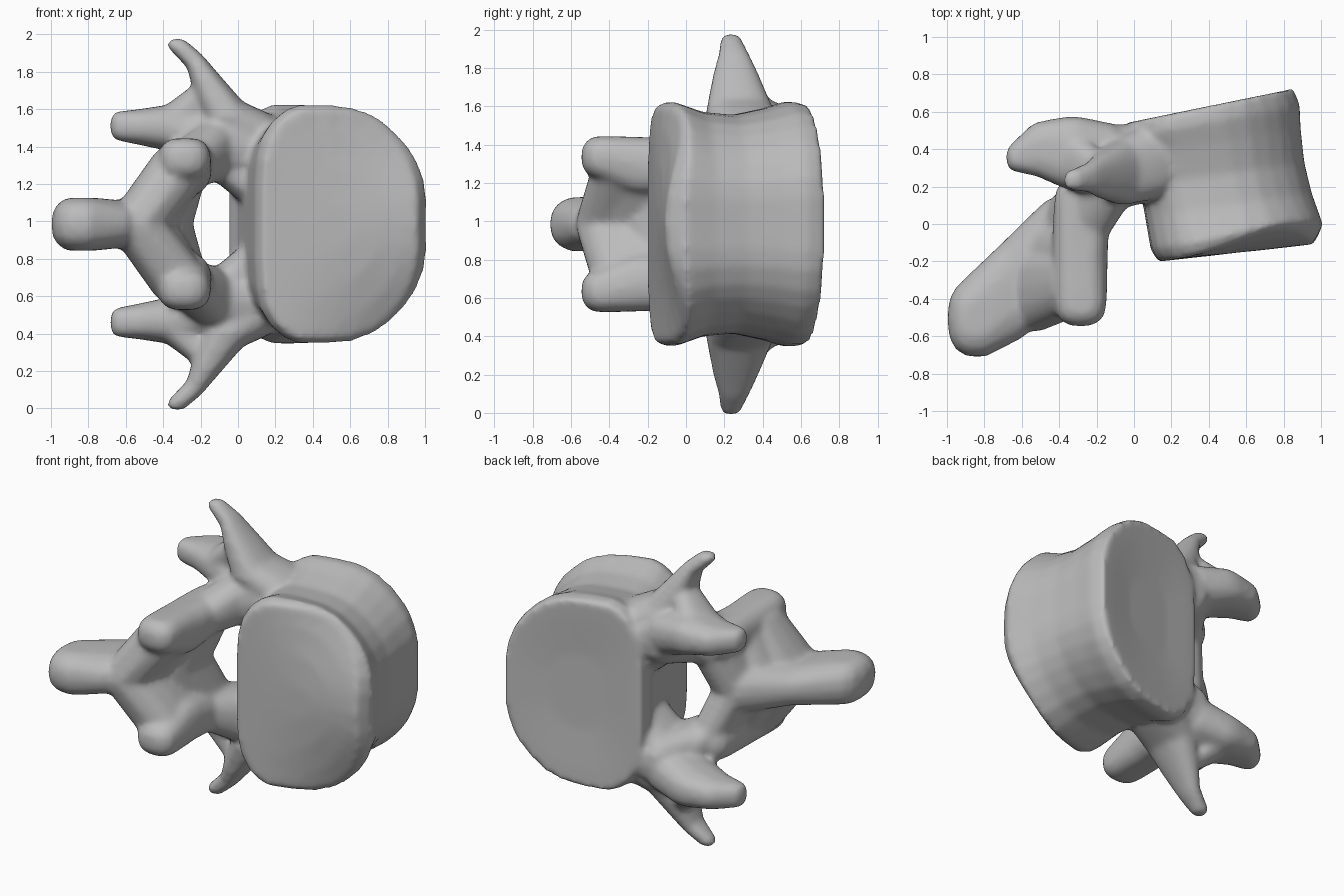
import bpy, bmesh, math

cube = bpy.data.objects.get("Cube")
if cube:
    bpy.data.objects.remove(cube, do_unlink=True)

MID = 0.985  # height of the symmetry plane
BOXY = 0.8   # below 1 squares off the rounded ends

bone = bpy.data.materials.new("bone_grey")
bone.use_nodes = True
bone.diffuse_color = (0.5, 0.5, 0.5, 1)
bone.node_tree.nodes["Principled BSDF"].inputs["Base Color"].default_value = (0.5, 0.5, 0.5, 1)

bm = bmesh.new()


def soft(value):
    return math.copysign(abs(value) ** BOXY, value)


def ball(node):
    """Points of a squared ellipsoid given as centre x, y, z and radii x, y, z."""
    x, y, z, a, b, c = node
    pts = []
    for i in range(1, 8):
        t = math.pi * i / 8
        for j in range(14):
            p = math.tau * j / 14
            pts.append((x + a * soft(math.sin(t)) * soft(math.cos(p)),
                        y + b * soft(math.sin(t)) * soft(math.sin(p)),
                        z + c * soft(math.cos(t))))
    return pts


def limb(*nodes, mirror=True):
    """Chain of hulls between ellipsoids, repeated below the symmetry plane."""
    for flip in ((False, True) if mirror else (False,)):
        for a, b in zip(nodes, nodes[1:]):
            verts = []
            for x, y, z in ball(a) + ball(b):
                verts.append(bm.verts.new((x, y, 2 * MID - z if flip else z)))
            bmesh.ops.convex_hull(bm, input=verts)
            loose = [v for v in verts if not v.link_faces]
            bmesh.ops.delete(bm, geom=loose, context='VERTS')


# Main drum: one outline lofted through slanted levels with a narrow waist
half = [(0, 0), (0, .3), (.01, .55), (.04, .72), (.1, .86), (.17, .95), (.25, 1),
        (.42, 1), (.57, .98), (.7, .91), (.8, .8), (.88, .68), (.94, .55),
        (.985, .38), (1, .22), (1, 0)]
outline = half + [(u, -v) for u, v in reversed(half[1:-1])]
front = (-.215, .11, .13, .96, .615, .24)
back = (.205, -.04, .85, .63, 0)
levels = [  # y at x = 0, slope, left x, right x, half height, dome, shrink
    front + (.2,), front + (.5,), front + (.8,), front + (1,),
    (-.15, .14, .09, 1.01, .64, .1, 1),
    (.03, .14, .06, .95, .585, 0, 1),
    (.20, .14, .03, .91, .57, 0, 1),
    (.36, .17, 0, .89, .605, 0, 1),
    (.47, .19, -.05, .885, .64, 0, 1),
    (.55,) + back + (1,), (.545,) + back + (.8,), (.53,) + back + (.4,),
]
rings = []
for y0, slope, x0, x1, h, dome, shrink in levels:
    ring = []
    for u, v in outline:
        u, v = .5 + (u - .5) * shrink, v * shrink
        x = x0 + (x1 - x0) * u
        ring.append(bm.verts.new((x, y0 + slope * x + dome * (u * v) ** 2, MID + h * v)))
    rings.append(ring)
n = len(outline)
for a, b in zip(rings, rings[1:]):
    for i in range(n):
        j = (i + 1) % n
        bm.faces.new((a[i], a[j], b[j], b[i]))
bm.faces.new(rings[0])
bm.faces.new(rings[-1])

# Pedicles and the rounded roof of the canal
limb((.15, .33, 1.38, .1, .2, .17), (-.1, .31, 1.4, .12, .23, .18),
     (-.26, .05, 1.3, .13, .2, .12))
limb((.05, .31, 1.2, .08, .18, .1), (-.07, .31, 1.31, .1, .19, .1))
# Side wings with thin curved tips
limb((.09, .33, 1.46, .14, .2, .13), (-.06, .28, 1.56, .12, .18, .1),
     (-.17, .26, 1.74, .075, .125, .08), (-.23, .25, 1.855, .05, .085, .05),
     (-.325, .235, 1.945, .055, .055, .035))
# Upper joint lobes, webbed to the wings
limb((-.14, .34, 1.45, .12, .2, .15), (-.33, .38, 1.5, .11, .2, .13),
     (-.49, .4, 1.505, .1, .15, .1), (-.63, .355, 1.51, .055, .075, .08))
limb((-.19, .28, 1.68, .06, .1, .07), (-.33, .35, 1.53, .1, .16, .1))
# Arch around the canal
limb((-.2, .22, 1.38, .1, .18, .12), (-.28, .08, 1.27, .11, .18, .12),
     (-.38, -.08, MID, .13, .23, .14))
# Lower joint lobes and their webs to the spine
limb((-.28, .1, 1.32, .15, .16, .12), (-.29, -.2, 1.29, .15, .2, .155),
     (-.285, -.42, 1.335, .14, .13, .115))
limb((-.3, -.2, 1.29, .13, .2, .13), (-.48, -.24, MID, .13, .24, .13))
limb((-.33, -.31, 1.27, .15, .18, .13), (-.54, -.35, MID, .14, .23, .13))
# Rear spine
limb((-.42, -.12, MID, .13, .26, .16), (-.63, -.335, MID, .12, .28, .13),
     (-.84, -.505, MID, .16, .21, .15), mirror=False)

bmesh.ops.recalc_face_normals(bm, faces=bm.faces[:])
mesh = bpy.data.meshes.new("vertebra")
bm.to_mesh(mesh)
bm.free()
mesh.materials.append(bone)
obj = bpy.data.objects.new("vertebra", mesh)
bpy.context.collection.objects.link(obj)

# Fuse the parts and soften the joins
fuse = obj.modifiers.new("fuse", 'REMESH')
fuse.mode = 'VOXEL'
fuse.voxel_size = 0.018
fuse.use_smooth_shade = True
soften = obj.modifiers.new("soften", 'SMOOTH')
soften.factor = 0.5
soften.iterations = 10
